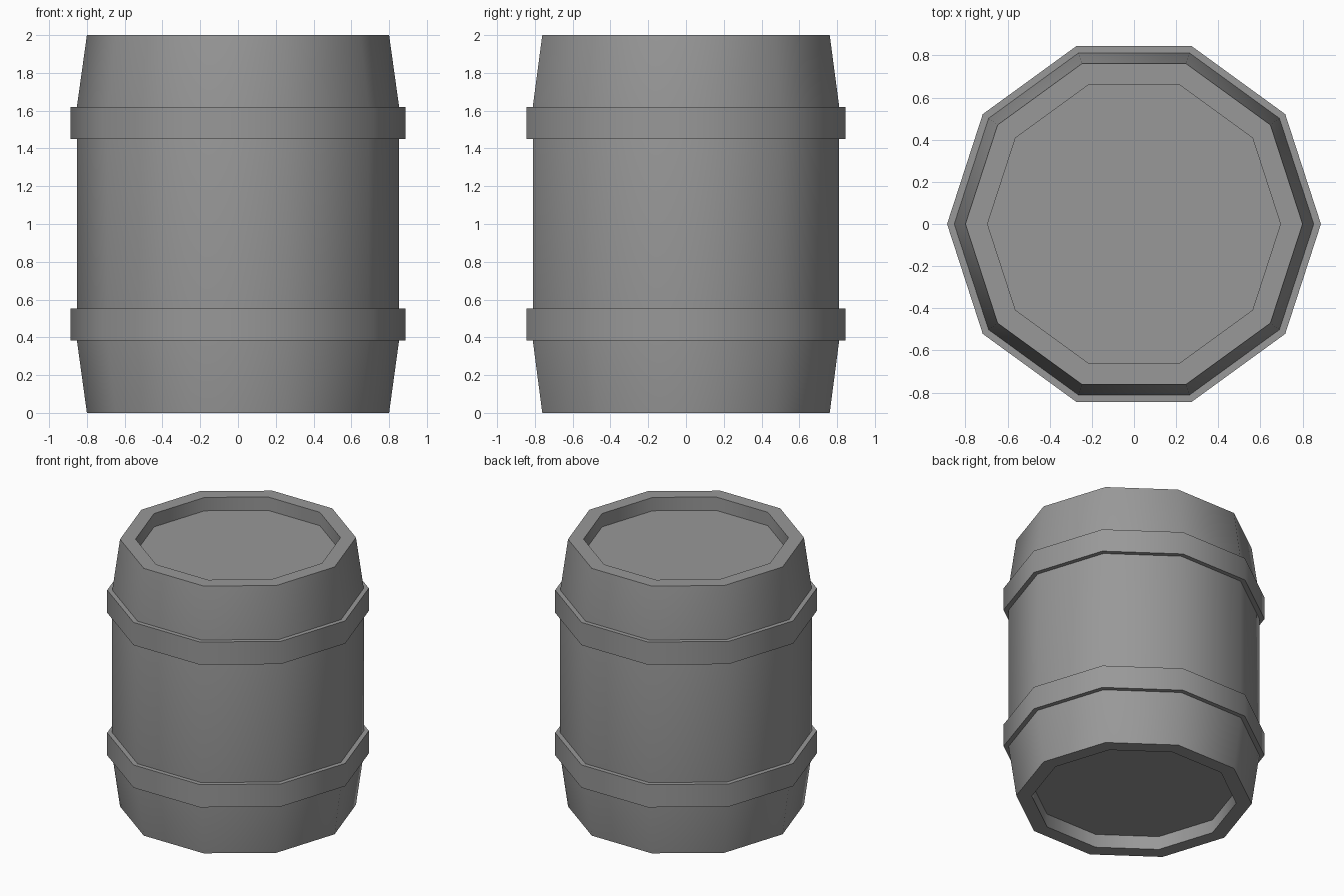
import bpy
import bmesh
from math import cos, sin, pi, radians

if "Cube" in bpy.data.objects:
    bpy.data.objects.remove(bpy.data.objects["Cube"])

SIDES = 10

# Dark grey for the whole barrel
grey = bpy.data.materials.new("dark_grey")
grey.diffuse_color = (0.315, 0.315, 0.315, 1)
grey.use_nodes = True
grey.node_tree.nodes["Principled BSDF"].inputs["Base Color"].default_value = grey.diffuse_color


def lathe(name, profile, closed=False):
    """Spin a (radius, z) profile around z; open profiles get flat end caps."""
    bm = bmesh.new()
    rings = [[bm.verts.new((r * cos(2 * pi * i / SIDES), r * sin(2 * pi * i / SIDES), z))
              for i in range(SIDES)] for r, z in profile]
    pairs = list(zip(rings, rings[1:]))
    if closed:
        pairs.append((rings[-1], rings[0]))
    else:
        bm.faces.new(rings[0])
        bm.faces.new(rings[-1])
    for a, b in pairs:
        for i in range(SIDES):
            j = (i + 1) % SIDES
            bm.faces.new((a[i], a[j], b[j], b[i]))
    bmesh.ops.recalc_face_normals(bm, faces=bm.faces)
    mesh = bpy.data.meshes.new(name)
    bm.to_mesh(mesh)
    bm.free()
    mesh.materials.append(grey)
    ob = bpy.data.objects.new(name, mesh)
    bpy.context.collection.objects.link(ob)
    # smooth round the staves, sharp at rims and hoop edges
    bpy.ops.object.select_all(action='DESELECT')
    ob.select_set(True)
    bpy.context.view_layer.objects.active = ob
    bpy.ops.object.shade_smooth_by_angle(angle=radians(40))
    return ob


# Barrel body with recessed bottom and lid
lathe("barrel_body", [(0.695, 0.1), (0.695, 0), (0.80, 0), (0.853, 0.385),
                      (0.853, 1.62), (0.80, 2), (0.695, 2), (0.695, 1.9)])

# Hoops, slightly embedded in the body
for name, z0, z1 in (("lower_hoop", 0.383, 0.553), ("upper_hoop", 1.45, 1.62)):
    lathe(name, [(0.84, z0), (0.887, z0), (0.887, z1), (0.84, z1)], closed=True)
